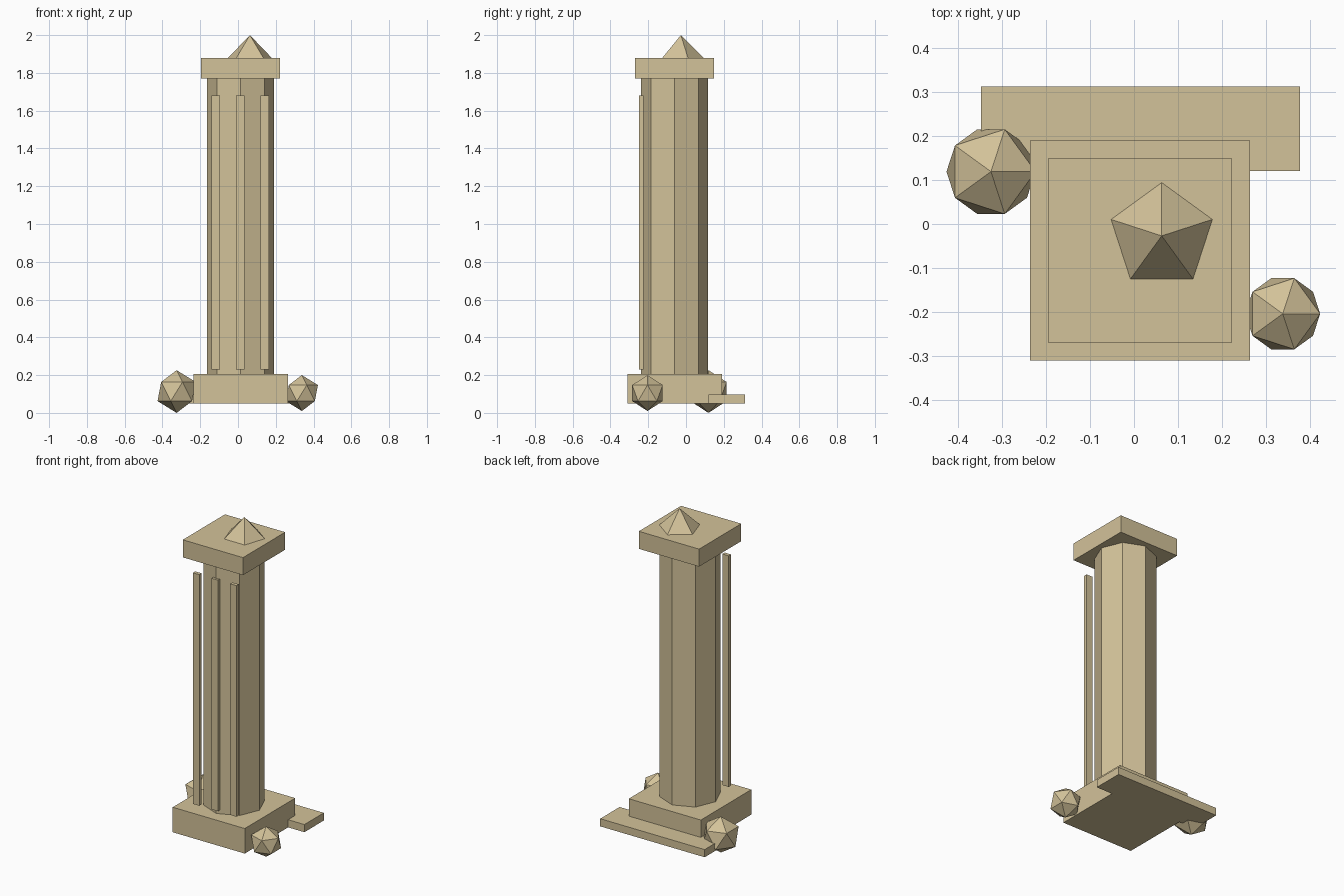
import bpy
import bmesh
from mathutils import Matrix, Vector

cube = bpy.data.objects.get("Cube")
if cube:
    bpy.data.objects.remove(cube, do_unlink=True)

# One sandstone colour for everything
COLOUR = (0.65, 0.54, 0.32, 1.0)
stone = bpy.data.materials.new("sandstone")
stone.use_nodes = True
stone.diffuse_color = COLOUR
bsdf = next(n for n in stone.node_tree.nodes if n.type == "BSDF_PRINCIPLED")
bsdf.inputs["Base Color"].default_value = COLOUR


def add_object(name, bm, centre):
    mesh = bpy.data.meshes.new(name)
    bm.to_mesh(mesh)
    bm.free()
    mesh.materials.append(stone)
    obj = bpy.data.objects.new(name, mesh)
    obj.location = centre
    bpy.context.collection.objects.link(obj)
    return obj


def box(name, low, high):
    low, high = Vector(low), Vector(high)
    bm = bmesh.new()
    bmesh.ops.create_cube(bm, size=1, matrix=Matrix.Diagonal((high - low).to_4d()))
    return add_object(name, bm, (low + high) / 2)


def block(name, half, bottom, top):
    """Square block centred on the column axis."""
    return box(name, (AXIS_X - half, AXIS_Y - half, bottom),
               (AXIS_X + half, AXIS_Y + half, top))


def prism(name, x, y, bottom, top, sides, radius, top_radius):
    bm = bmesh.new()
    bmesh.ops.create_cone(bm, cap_ends=True, segments=sides, radius1=radius,
                          radius2=top_radius, depth=top - bottom)
    bmesh.ops.remove_doubles(bm, verts=bm.verts, dist=0.0001)
    return add_object(name, bm, (x, y, (bottom + top) / 2))


def boulder(name, centre, radius):
    bm = bmesh.new()
    bmesh.ops.create_icosphere(bm, subdivisions=1, radius=radius)
    return add_object(name, bm, centre)


AXIS_X, AXIS_Y = 0.014, -0.06
BASE_TOP, SHAFT_TOP, CAPITAL_TOP = 0.207, 1.77, 1.88

# Column
block("base_block", 0.25, 0.05, BASE_TOP)
prism("column_shaft", AXIS_X, AXIS_Y, BASE_TOP, SHAFT_TOP, 8, 0.177, 0.177)
block("capital_block", 0.209, SHAFT_TOP, CAPITAL_TOP)

# Off-centre five-sided peak
prism("broken_peak", 0.063, -0.027, CAPITAL_TOP, 2.0, 5, 0.121, 0)

# Thin upright strips along the front
for side, label in ((-1, "right"), (0, "middle"), (1, "left")):
    x = 0.012 + side * 0.129
    box(label + "_front_strip", (x - 0.022, -0.248, 0.23), (x + 0.022, -0.225, 1.68))

# Low slab behind the base
box("back_slab", (-0.348, 0.12, 0.05), (0.377, 0.312, 0.098))

# Loose faceted stones beside the base
boulder("right_boulder", (-0.325, 0.119, 0.113), 0.113)
boulder("left_boulder", (0.338, -0.204, 0.105), 0.095)
